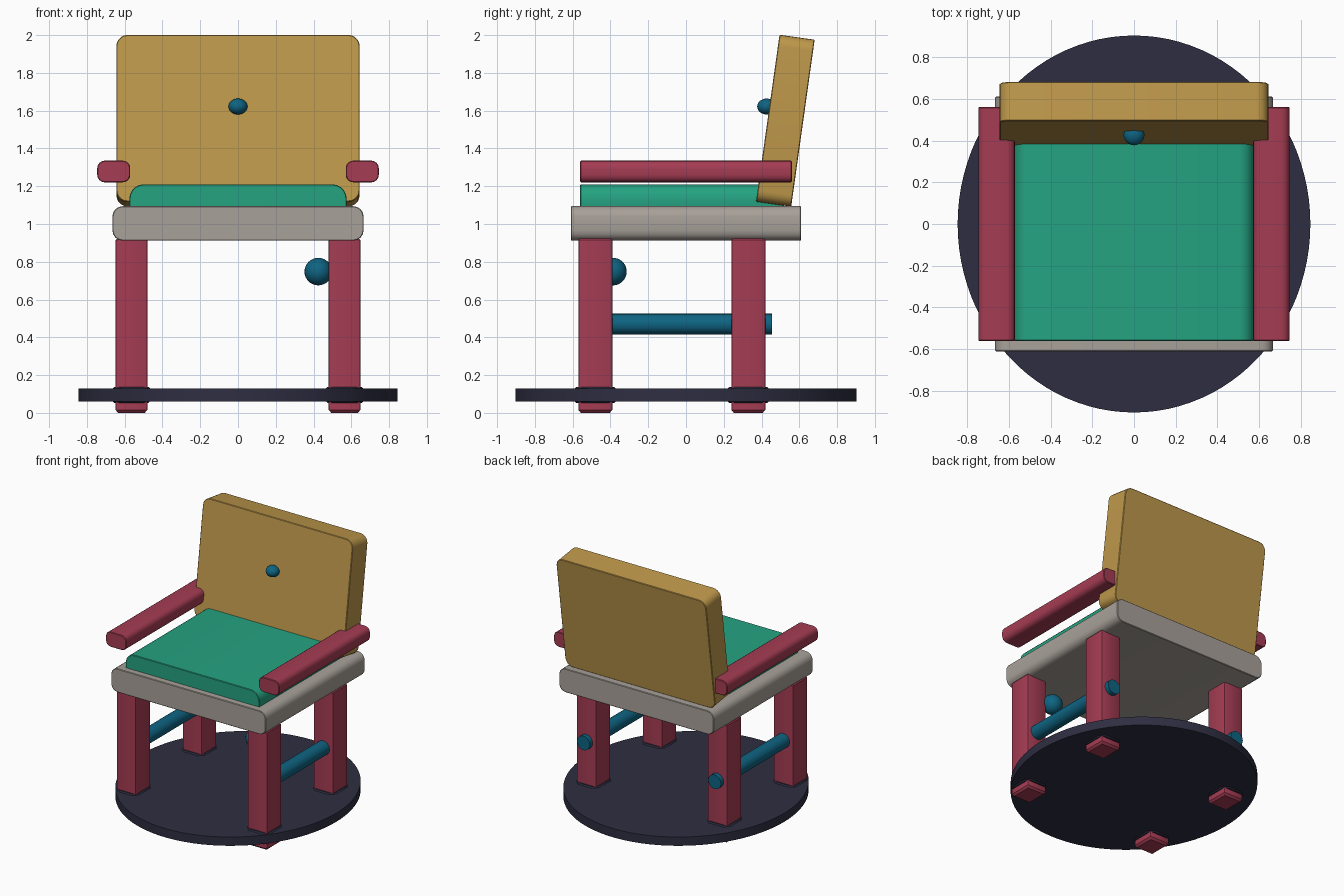
import bpy, bmesh
from math import radians
from mathutils import Matrix, Vector

cube = bpy.data.objects.get("Cube")
if cube:
    bpy.data.objects.remove(cube, do_unlink=True)


def material(name, rgb):
    m = bpy.data.materials.new(name)
    m.use_nodes = True
    m.diffuse_color = (*rgb, 1)
    m.node_tree.nodes["Principled BSDF"].inputs["Base Color"].default_value = (*rgb, 1)
    return m


gold = material("gold", (0.515, 0.314, 0.070))
green = material("green", (0.018, 0.366, 0.220))
red = material("red", (0.376, 0.045, 0.087))
grey = material("warm grey", (0.392, 0.356, 0.319))
blue = material("deep blue", (0.0044, 0.127, 0.223))
navy = material("navy", (0.027, 0.027, 0.054))


def finish(name, bm, mat, loc, tilt=0):
    """Turn a bmesh into a placed object with smooth curves and sharp edges."""
    me = bpy.data.meshes.new(name)
    bm.to_mesh(me)
    bm.free()
    me.materials.append(mat)
    ob = bpy.data.objects.new(name, me)
    bpy.context.collection.objects.link(ob)
    ob.location = loc
    ob.rotation_euler.x = radians(tilt)
    bpy.ops.object.select_all(action='DESELECT')
    ob.select_set(True)
    bpy.context.view_layer.objects.active = ob
    bpy.ops.object.shade_smooth_by_angle(angle=radians(35))
    return ob


def slab(name, size, loc, mat, axis, radius, segments=4, tilt=0, edge=0.004):
    """Box whose edges along one axis are rounded, with slightly eased ends."""
    bm = bmesh.new()
    bmesh.ops.create_cube(bm, size=1, matrix=Matrix.Diagonal((*size, 1)))
    along = [e for e in bm.edges
             if abs((e.verts[0].co - e.verts[1].co)[axis]) > size[axis] / 2]
    bmesh.ops.bevel(bm, geom=along, offset=radius, segments=segments,
                    profile=0.5, affect='EDGES')
    ends = [f for f in bm.faces if abs(f.normal[axis]) > 0.9]
    rim = list({e for f in ends for e in f.edges})
    bmesh.ops.bevel(bm, geom=rim, offset=edge, segments=1, affect='EDGES')
    return finish(name, bm, mat, loc, tilt)


def ball(name, radii, loc, mat):
    bm = bmesh.new()
    bmesh.ops.create_uvsphere(bm, u_segments=24, v_segments=16, radius=1,
                              matrix=Matrix.Diagonal((*radii, 1)))
    return finish(name, bm, mat, loc)


def rod(name, radius, depth, loc, mat, matrix=Matrix(), sides=24):
    bm = bmesh.new()
    bmesh.ops.create_cone(bm, cap_ends=True, segments=sides, radius1=radius,
                          radius2=radius, depth=depth, matrix=matrix)
    return finish(name, bm, mat, loc)


X, Y, Z = range(3)

# Oval base plate
rod("base_plate", 1, 0.068, (0, 0, 0.095), navy,
    Matrix.Diagonal((0.845, 0.903, 1, 1)), 96)

# Legs with collars, and the rods and armrests of each side
for side, sx in (("left", 1), ("right", -1)):
    for end, y in (("front", -0.48), ("back", 0.33)):
        slab(f"{end}_{side}_leg", (0.168, 0.18, 0.93), (sx * 0.564, y, 0.465),
             red, Z, 0.01, 2, edge=0.015)
        slab(f"{end}_{side}_collar", (0.205, 0.225, 0.084), (sx * 0.564, y, 0.095),
             navy, Z, 0.04, 1, edge=0.012)
    rod(f"{side}_stretcher", 0.055, 0.91, (sx * 0.564, 0, 0.47), blue,
        Matrix.Rotation(radians(90), 4, 'X'))
    slab(f"{side}_armrest", (0.175, 1.12, 0.115), (sx * 0.658, 0, 1.278),
         red, Y, 0.04)

# Seat frame and cushion
slab("seat_frame", (1.33, 1.22, 0.183), (0, 0, 1.003), grey, Y, 0.055)
slab("seat_cushion", (1.15, 1.08, 0.19), (0, -0.02, 1.115), green, Y, 0.075, 5)

# Reclined backrest with its button
slab("backrest", (1.288, 0.188, 0.892), (0, 0.526, 1.547), gold, Y, 0.06, 5, tilt=-8)
ball("backrest_button", (0.05, 0.05, 0.042), (0, 0.427, 1.622), blue)

# Round knob on the inside of the front left leg
ball("leg_knob", (0.073, 0.073, 0.073), (0.425, -0.387, 0.748), blue)
